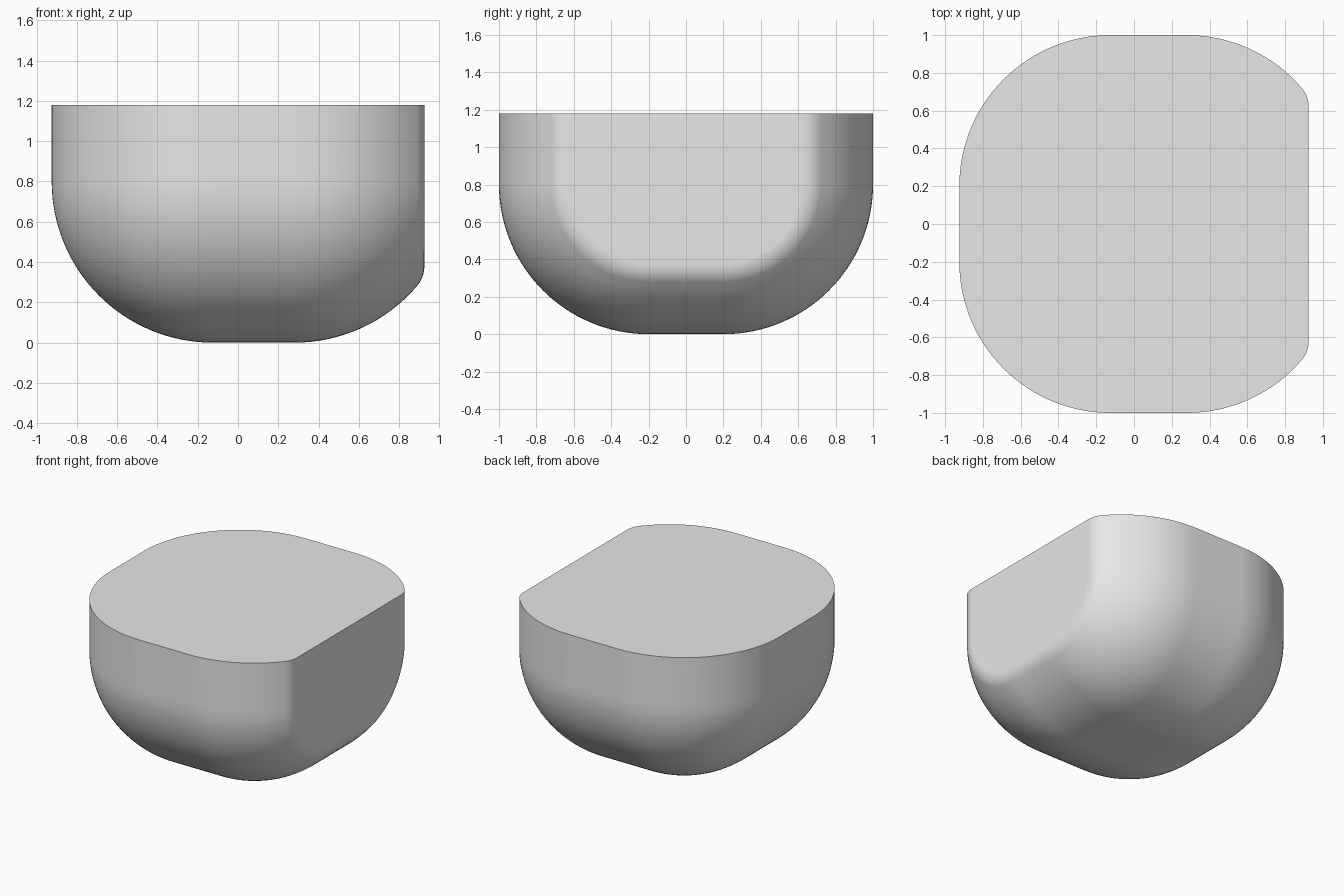
import bpy, bmesh
from math import sin, cos, pi, atan2, sqrt

cube = bpy.data.objects.get("Cube")
if cube:
    bpy.data.objects.remove(cube, do_unlink=True)

R = 0.8                        # main rounding radius
X0, X1 = -0.125, 0.28          # ends of the straight run along x
HALF_Y = 0.2                   # half width of the straight run along y
TOP = 1.18
CUT, FILLET = 0.925, 0.15      # flat side and its edge rounding
N = 32


def arc(cx, r, a0, a1, n):
    """Points (x, radius) along a circle centred on the lengthwise axis."""
    return [(cx + r * cos(a0 + (a1 - a0) * i / n), r * sin(a0 + (a1 - a0) * i / n))
            for i in range(n + 1)]


# Lengthwise profile: left quarter round, right arc, then fillet into the flat side
fx = CUT - FILLET
fy = sqrt((R - FILLET) ** 2 - (fx - X1) ** 2)
meet = atan2(fy, fx - X1)
profile = arc(X0, R, pi, pi / 2, N) + arc(X1, R, pi / 2, meet, N // 2)
profile += [(x, fy + dy) for x, dy in arc(fx, FILLET, meet, 0, 10)][1:]


def section(x, r):
    """U-shaped cross-section: straight walls above a rounded belly."""
    pts = [(x, HALF_Y + r, TOP)]
    for side, start in ((1, 0), (-1, pi / 2)):
        for i in range(N + 1):
            a = start + pi / 2 * i / N
            pts.append((x, side * HALF_Y + r * cos(a), R - r * sin(a)))
    return pts + [(x, -HALF_Y - r, TOP)]


# Loft the sections into one closed body
bm = bmesh.new()
rings = [[bm.verts.new(p) for p in section(x, r)] for x, r in profile]
for a, b in zip(rings, rings[1:]):
    for i in range(len(a)):
        j = (i + 1) % len(a)
        bm.faces.new((a[i], a[j], b[j], b[i]))
bm.faces.new(rings[0])
bm.faces.new(rings[-1])
bmesh.ops.remove_doubles(bm, verts=bm.verts, dist=0.0001)
bmesh.ops.recalc_face_normals(bm, faces=bm.faces)

mesh = bpy.data.meshes.new("rounded_body")
bm.to_mesh(mesh)
bm.free()
body = bpy.data.objects.new("rounded_body", mesh)
bpy.context.collection.objects.link(body)

# Plain grey material
grey = bpy.data.materials.new("light_grey")
grey.use_nodes = True
grey.diffuse_color = (0.8, 0.8, 0.8, 1)
grey.node_tree.nodes["Principled BSDF"].inputs["Base Color"].default_value = (0.8, 0.8, 0.8, 1)
mesh.materials.append(grey)

# Smooth belly, crisp top rim
bpy.ops.object.select_all(action="DESELECT")
body.select_set(True)
bpy.context.view_layer.objects.active = body
bpy.ops.object.shade_smooth_by_angle(angle=pi / 6)
weighted = body.modifiers.new("even_shading", "WEIGHTED_NORMAL")
weighted.keep_sharp = True
